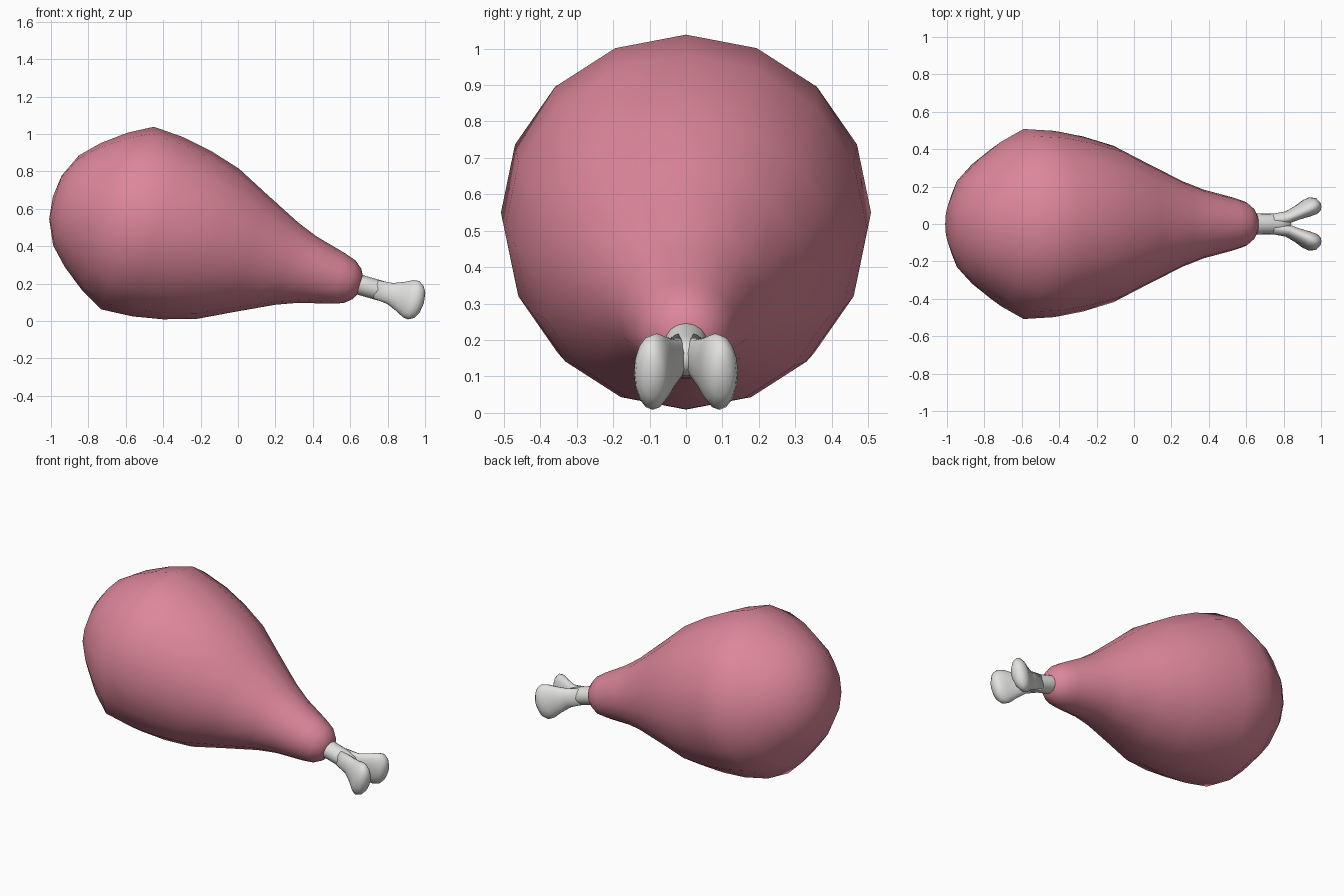
import bpy, bmesh, math
from mathutils import Vector

if "Cube" in bpy.data.objects:
    bpy.data.objects.remove(bpy.data.objects["Cube"])

# Tilted axis shared by the meat and the bone
ORIGIN = Vector((-0.59, 0, 0.55))
AXIS = Vector((0.961, 0, -0.276)).normalized()
UP = Vector((0.276, 0, 0.961)).normalized()
SIDE = Vector((0, 1, 0))


def material(name, rgb):
    m = bpy.data.materials.new(name)
    m.diffuse_color = (*rgb, 1)
    m.use_nodes = True
    m.node_tree.nodes["Principled BSDF"].inputs["Base Color"].default_value = m.diffuse_color
    return m


def loft(name, rings, sides, mat):
    """Loft elliptical rings (along, side offset, side radius, up radius); zero radius makes a tip."""
    bm = bmesh.new()
    loops = []
    for s, y, ry, rz in rings:
        c = ORIGIN + AXIS * s + SIDE * y
        if ry == 0:
            loops.append([bm.verts.new(c)] * sides)
            continue
        loops.append([bm.verts.new(c + SIDE * ry * math.sin(a) + UP * rz * math.cos(a))
                      for a in (2 * math.pi * i / sides for i in range(sides))])
    for a, b in zip(loops, loops[1:]):
        for i in range(sides):
            j = (i + 1) % sides
            bm.faces.new(list(dict.fromkeys((a[i], a[j], b[j], b[i]))))
    bmesh.ops.recalc_face_normals(bm, faces=bm.faces)
    me = bpy.data.meshes.new(name)
    bm.to_mesh(me)
    bm.free()
    for p in me.polygons:
        p.use_smooth = True
    me.materials.append(mat)
    ob = bpy.data.objects.new(name, me)
    bpy.context.collection.objects.link(ob)
    return ob


pink = material("meat pink", (0.72, 0.24, 0.32))
white = material("bone white", (0.75, 0.75, 0.73))

# Meat: pear-shaped body
profile = [(-0.416, 0), (-0.402, 0.12), (-0.343, 0.25), (-0.25, 0.345), (-0.125, 0.44),
           (0, 0.508), (0.17, 0.498), (0.33, 0.468), (0.5, 0.418), (0.68, 0.328),
           (0.885, 0.228), (1.0, 0.184), (1.17, 0.14), (1.235, 0.118), (1.275, 0.085),
           (1.297, 0.045), (1.302, 0)]
loft("meat", [(s, 0, r, r) for s, r in profile], 16, pink)

# Bone shaft
loft("bone_shaft", [(1.2, 0, 0, 0), (1.2, 0, 0.062, 0.056), (1.3, 0, 0.057, 0.054),
                    (1.42, 0, 0.056, 0.054), (1.47, 0, 0.04, 0.045), (1.49, 0, 0, 0)], 16, white)

# Two knobs at the bone end
for label, k in (("left", 1), ("right", -1)):
    loft("bone_knob_" + label,
         [(1.38, 0.02 * k, 0, 0), (1.38, 0.02 * k, 0.034, 0.05), (1.46, 0.032 * k, 0.036, 0.058),
          (1.52, 0.06 * k, 0.041, 0.082), (1.56, 0.08 * k, 0.049, 0.103),
          (1.59, 0.091 * k, 0.052, 0.107), (1.62, 0.094 * k, 0.045, 0.09),
          (1.64, 0.092 * k, 0.03, 0.055), (1.648, 0.09 * k, 0, 0)], 16, white)
